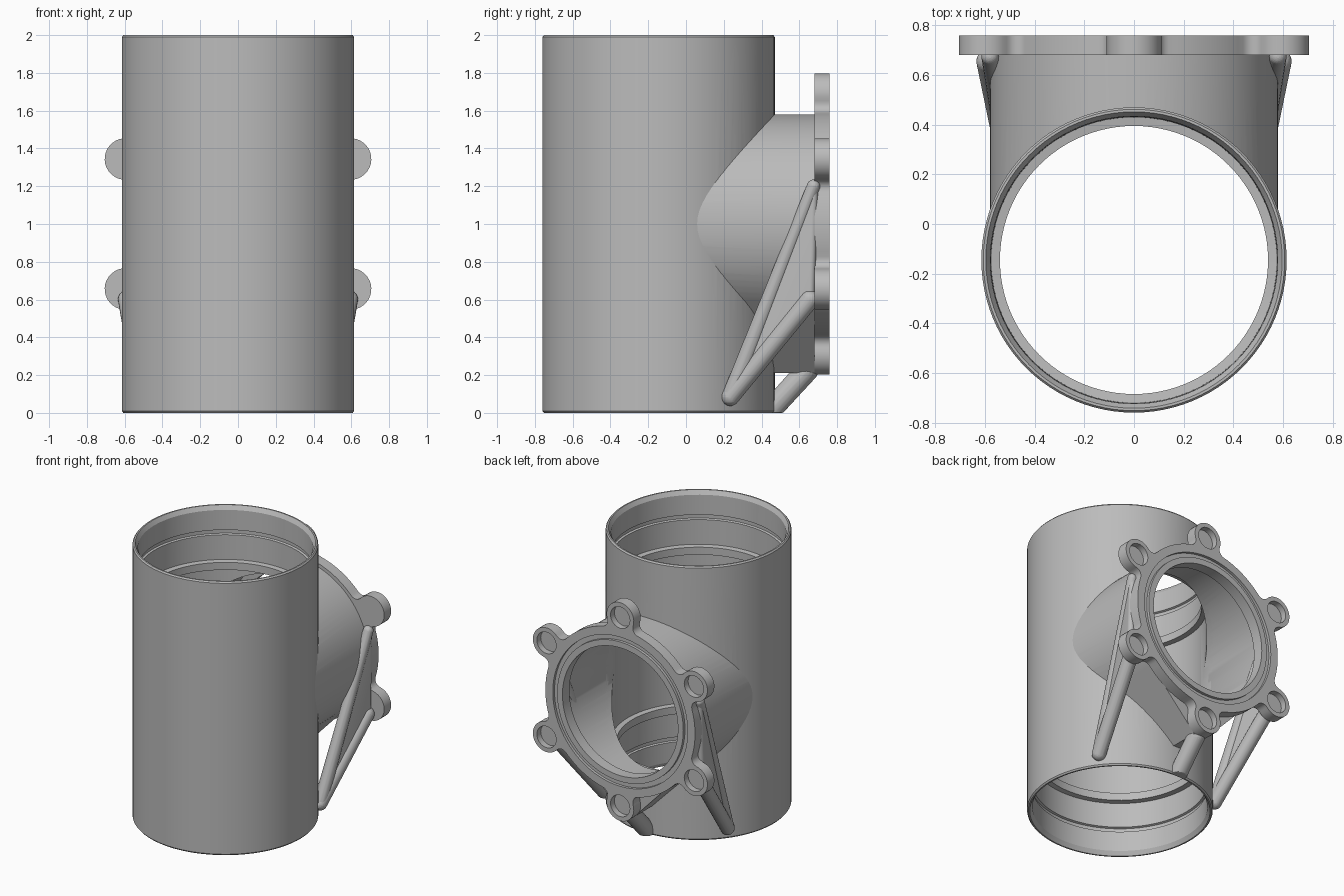
import bpy, bmesh
from math import pi, sin, cos, acos, atan2, radians
from mathutils import Matrix, Vector

cube = bpy.data.objects.get("Cube")
if cube:
    bpy.data.objects.remove(cube, do_unlink=True)

grey = bpy.data.materials.new("light_grey_plastic")
grey.use_nodes = True
colour = (0.5, 0.5, 0.5, 1)
grey.diffuse_color = colour
grey.node_tree.nodes["Principled BSDF"].inputs["Base Color"].default_value = colour

AXIS_Y = -0.145                      # main tube axis
R = 0.615                            # main tube outer radius
NECK, BORE, MOUTH = 0.58, 0.54, 0.467  # branch outer, inner and mouth radii
FRONT, BACK = 0.68, 0.76             # flange faces
TO_Y = Matrix.Translation((0, 0, 1)) @ Matrix.Rotation(-pi / 2, 4, "X")


def finish(name, bm, matrix=Matrix()):
    bm.transform(matrix)
    bmesh.ops.recalc_face_normals(bm, faces=bm.faces)
    mesh = bpy.data.meshes.new(name)
    bm.to_mesh(mesh)
    bm.free()
    mesh.materials.append(grey)
    obj = bpy.data.objects.new(name, mesh)
    bpy.context.collection.objects.link(obj)
    return obj


def lathe(name, profile, matrix, n=96):
    """Spin a closed (radius, height) profile into a ring."""
    bm = bmesh.new()
    rings = []
    for i in range(n):
        a = 2 * pi * i / n
        rings.append([bm.verts.new((r * cos(a), r * sin(a), z)) for r, z in profile])
    for i in range(n):
        p, q = rings[i], rings[(i + 1) % n]
        for j in range(len(profile)):
            k = (j + 1) % len(profile)
            bm.faces.new((p[j], q[j], q[k], p[k]))
    return finish(name, bm, matrix)


def pipe(name, inner, outer, low, high, matrix):
    return lathe(name, [(outer, low), (outer, high), (inner, high), (inner, low)], matrix)


def prism(name, outline, low, high, matrix):
    bm = bmesh.new()
    base = bm.faces.new([bm.verts.new((x, y, low)) for x, y in outline])
    top = bmesh.ops.extrude_face_region(bm, geom=[base])["geom"]
    moved = [v for v in top if isinstance(v, bmesh.types.BMVert)]
    bmesh.ops.translate(bm, verts=moved, vec=(0, 0, high - low))
    return finish(name, bm, matrix)


def arc(cx, cy, r, start, end, n):
    return [(cx + r * cos(start + (end - start) * i / n),
             cy + r * sin(start + (end - start) * i / n)) for i in range(n + 1)]


def disc(name, r, low, high, matrix, n=96):
    return prism(name, arc(0, 0, r, 0, 2 * pi, n)[:-1], low, high, matrix)


def hull(name, balls, flatten=False):
    """Rounded solid spanned between balls of (centre, radius)."""
    bm = bmesh.new()
    for centre, r in balls:
        bmesh.ops.create_uvsphere(bm, u_segments=24, v_segments=16, radius=r,
                                  matrix=Matrix.Translation(centre))
    if flatten:
        for v in bm.verts:
            v.co.z = max(v.co.z, 0)
    out = bmesh.ops.convex_hull(bm, input=bm.verts)
    bmesh.ops.delete(bm, geom=[v for v in out["geom_interior"] + out["geom_unused"]
                               if isinstance(v, bmesh.types.BMVert)], context="VERTS")
    return finish(name, bm)


def cut(obj, *cutters):
    for c in cutters:
        c.hide_render = True
        mod = obj.modifiers.new("cut", "BOOLEAN")
        mod.operation, mod.solver, mod.object = "DIFFERENCE", "EXACT", c
    bpy.context.view_layer.update()
    result = bpy.data.meshes.new_from_object(
        obj.evaluated_get(bpy.context.evaluated_depsgraph_get()))
    obj.modifiers.clear()
    obj.data = result


UPRIGHT = Matrix.Translation((0, AXIS_Y, 0))
tube_cutter = disc("tube_cutter", 0.6, -0.2, 2.2, UPRIGHT)
bore_cutter = disc("bore_cutter", BORE, AXIS_Y, 1, TO_Y)
mouth_cutter = disc("mouth_cutter", MOUTH, AXIS_Y, 1, TO_Y)

# Main tube: chamfered rims, seal grooves and an inner stop ridge at each end
half = [(R, 0.01), (R - 0.008, 0), (0.597, 0), (0.579, 0.03), (0.577, 0.175),
        (0.59, 0.18), (0.59, 0.205), (0.576, 0.21), (0.575, 0.39),
        (0.54, 0.395), (0.54, 0.45), (0.575, 0.455)]
profile = half + [(r, 2 - z) for r, z in reversed(half)]
tube = lathe("main_tube", profile, UPRIGHT)
cut(tube, bore_cutter)

# Branch neck leaving the back of the tube
neck = pipe("branch_neck", BORE, NECK, AXIS_Y, FRONT, TO_Y)
cut(neck, tube_cutter)

# Flange outline: disc and six bosses joined by tangent fillets
DISC, REACH, BOSS, FILLET = 0.605, 0.688, 0.11, 0.05
d, e = DISC + FILLET, BOSS + FILLET
swing = acos((d * d + REACH ** 2 - e * e) / (2 * d * REACH))
fx, fy = d * cos(swing), d * sin(swing)
to_boss = atan2(-fy, REACH - fx)
sector = arc(REACH, 0, BOSS, 0, to_boss + pi, 10)[:-1]
sector += arc(fx, fy, FILLET, to_boss, swing - pi, 6)
sector += arc(0, 0, DISC, swing, pi / 6, 6)[1:]
sector = [(x, -y) for x, y in reversed(sector[1:])] + sector
outline = []
for k in range(6):
    a = radians(30 + 60 * k)
    turned = [(x * cos(a) - y * sin(a), x * sin(a) + y * cos(a)) for x, y in sector]
    outline += turned[:-1]
flange = prism("branch_flange", outline, FRONT, BACK, TO_Y)

# Seal groove and blind bolt recesses in the flange face
cutters = [mouth_cutter, pipe("groove_cutter", 0.51, 0.545, BACK - 0.02, BACK + 0.1, TO_Y)]
for k in range(6):
    a = radians(30 + 60 * k)
    place = TO_Y @ Matrix.Translation((REACH * cos(a), REACH * sin(a), 0))
    cutters.append(disc("recess_cutter", 0.078, BACK - 0.045, BACK + 0.1, place, 32))
cut(flange, *cutters)

# Side gussets: two round ribs from the bosses to the tube, with a web between
braces = []
for side, name in ((1, "left"), (-1, "right")):
    upper, lower, foot = (Vector((side * x, y, z)) for x, y, z in
                          ((0.58, 0.675, 1.2), (0.585, 0.655, 0.6), (0.5, 0.235, 0.085)))
    braces += [hull(name + "_upper_rib", [(upper, 0.035), (foot, 0.046)]),
               hull(name + "_lower_rib", [(lower, 0.05), (foot, 0.048)]),
               hull(name + "_web", [(upper, 0.025), (lower, 0.025), (foot, 0.025)])]

# Bottom strut, and a wedge running tangent from it to the neck
braces.append(hull("bottom_strut", [(Vector((0, 0.64, 0.225)), 0.06),
                                    (Vector((0, 0.46, 0.025)), 0.06)], flatten=True))
tip_x, tip_z = 0.05, 0.79            # wedge tip, measured down from the branch axis
reach = (tip_x ** 2 + tip_z ** 2) ** 0.5
lean = atan2(tip_x, tip_z) + acos(NECK / reach)
tx, tz = NECK * sin(lean), NECK * cos(lean)
wedge = prism("bottom_wedge", [(tx, tz), (tip_x, tip_z), (-tip_x, tip_z), (-tx, tz)],
              0.2, FRONT, TO_Y)
cut(wedge, bore_cutter)
braces.append(wedge)
for brace in braces:
    cut(brace, tube_cutter)

# Remove helpers, then smooth the curved surfaces
for c in [tube_cutter, bore_cutter] + cutters:
    bpy.data.objects.remove(c, do_unlink=True)
bpy.ops.object.select_all(action="DESELECT")
for obj in [tube, neck, flange] + braces:
    obj.select_set(True)
    bpy.context.view_layer.objects.active = obj
bpy.ops.object.shade_smooth_by_angle(angle=radians(30))
